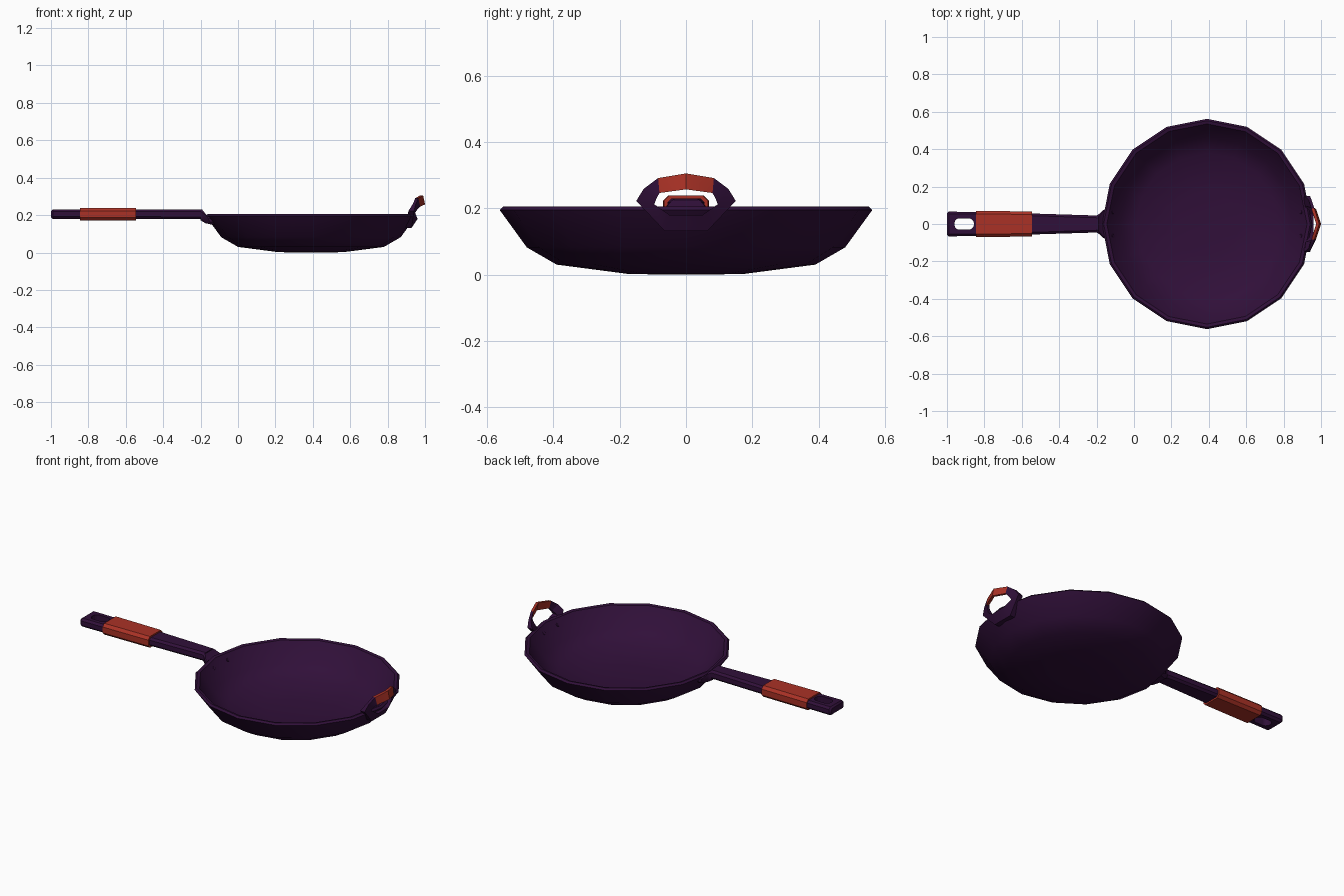
import bpy, bmesh, math
from mathutils import Vector

if "Cube" in bpy.data.objects:
    bpy.data.objects.remove(bpy.data.objects["Cube"])

CX = 0.39  # pan centre along x


def material(name, rgb):
    m = bpy.data.materials.new(name)
    m.diffuse_color = (*rgb, 1)
    m.use_nodes = True
    m.node_tree.nodes["Principled BSDF"].inputs["Base Color"].default_value = m.diffuse_color
    return m


purple = material("dark purple metal", (0.030, 0.005, 0.041))
red = material("red grip", (0.40, 0.031, 0.019))


def finish(name, bm, mats, angle=35):
    bmesh.ops.recalc_face_normals(bm, faces=bm.faces)
    me = bpy.data.meshes.new(name)
    bm.to_mesh(me)
    bm.free()
    ob = bpy.data.objects.new(name, me)
    bpy.context.collection.objects.link(ob)
    for m in mats:
        me.materials.append(m)
    if angle:
        bpy.ops.object.select_all(action='DESELECT')
        ob.select_set(True)
        bpy.context.view_layer.objects.active = ob
        bpy.ops.object.shade_smooth_by_angle(angle=math.radians(angle))
    return ob


def loft(bm, sections, closed=False):
    """Skin equal-length point loops; cap the ends unless closed."""
    rings = [[bm.verts.new(p) for p in s] for s in sections]
    pairs = list(zip(rings, rings[1:] + rings[:1]))
    faces = []
    for a, b in pairs if closed else pairs[:-1]:
        n = len(a)
        faces.append([bm.faces.new((a[i], a[(i + 1) % n], b[(i + 1) % n], b[i])) for i in range(n)])
    if not closed:
        bm.faces.new(rings[0])
        bm.faces.new(rings[-1])
    return faces


def octagon(x, w, z0, z1, c, shift=0.0):
    """Chamfered rectangle in the yz plane; shift slants it along x towards the bottom."""
    pts = [(-w + c, z0), (w - c, z0), (w, z0 + c), (w, z1 - c),
           (w - c, z1), (-w + c, z1), (-w, z1 - c), (-w, z0 + c)]
    return [(x + shift * (z1 - z) / (z1 - z0), y, z) for y, z in pts]


# Pan body: 16-sided lathe, outer wall, rim, inner wall
profile = [(0.175, 0.002), (0.39, 0.03), (0.48, 0.082), (0.562, 0.195), (0.552, 0.205),
           (0.535, 0.201), (0.463, 0.095), (0.38, 0.046), (0.17, 0.018)]
bm = bmesh.new()
rings = []
for r, z in profile:
    rings.append([(CX + r * math.cos(k * math.pi / 8), r * math.sin(k * math.pi / 8), z)
                  for k in range(16)])
rings = [[(CX + 0.06 * math.cos(k * math.pi / 8), 0.06 * math.sin(k * math.pi / 8), 0.0)
          for k in range(16)]] + rings
loft(bm, rings)
finish("pan_body", bm, [purple], 40)

# Long handle, tapered, with a hanging slot
bm = bmesh.new()
loft(bm, [octagon(-1.0, 0.058, 0.187, 0.222, 0.008),
          octagon(-0.99, 0.066, 0.18, 0.23, 0.012),
          octagon(-0.82, 0.064, 0.18, 0.23, 0.012),
          octagon(-0.54, 0.056, 0.18, 0.23, 0.012),
          octagon(-0.19, 0.045, 0.178, 0.23, 0.012)])
handle = finish("long_handle", bm, [purple])
bm = bmesh.new()
slot = []
for k in range(16):
    a = (k + 0.5) * math.pi / 8
    side = 0.024 if math.cos(a) > 0 else -0.024
    slot.append((-0.908 + side + 0.029 * math.cos(a), 0.031 * math.sin(a)))
loft(bm, [[(x, y, z) for x, y in slot] for z in (0.1, 0.3)])
cutter = finish("slot_cutter", bm, [purple], 0)
cutter.hide_render = True
mod = handle.modifiers.new("slot", 'BOOLEAN')
mod.operation, mod.object, mod.solver = 'DIFFERENCE', cutter, 'EXACT'
bpy.context.view_layer.objects.active = handle
bpy.ops.object.modifier_apply(modifier=mod.name)
bpy.data.objects.remove(cutter)

# Red sleeve on the long handle
bm = bmesh.new()
loft(bm, [octagon(-0.845, 0.070, 0.171, 0.238, 0.016),
          octagon(-0.545, 0.067, 0.171, 0.238, 0.016)])
finish("handle_grip", bm, [red])

# Bracket joining the handle to the pan wall
bm = bmesh.new()
loft(bm, [octagon(-0.20, 0.045, 0.172, 0.23, 0.012),
          octagon(-0.185, 0.056, 0.157, 0.222, 0.012, 0.01),
          octagon(-0.165, 0.078, 0.15, 0.196, 0.012, 0.02),
          octagon(-0.145, 0.08, 0.15, 0.188, 0.012, 0.02)])
finish("handle_bracket", bm, [purple])

# Helper loop: stations of (x, outer y, outer z, inner y, inner z), mirrored in y
half = [(0.998, 0.0, 0.305, 0.0, 0.257),
        (0.972, 0.084, 0.291, 0.080, 0.246),
        (0.958, 0.128, 0.258, 0.088, 0.232),
        (0.945, 0.150, 0.222, 0.096, 0.212),
        (0.938, 0.065, 0.132, 0.050, 0.180)]
loop = half + [(x, -a, b, -c, d) for x, a, b, c, d in reversed(half[1:])]
sections = []
for x, oy, oz, iy, iz in loop:
    t = 0.016 if oz > 0.24 else 0.03
    low = oz < 0.15
    xi = x + 0.022 if low else x + 0.002
    xo = x - 0.008 if oz > 0.24 else x - 0.004
    if low:
        xo = x - 0.01
    sections.append([(xo, oy, oz), (xi, iy, iz), (xi - t, iy, iz), (xo - t, oy, oz)])
bm = bmesh.new()
strips = loft(bm, sections, closed=True)
for f in strips[0] + strips[-1]:
    f.material_index = 1  # red top of the loop
finish("helper_handle", bm, [purple, red], 30)

# Rivets on the inner wall, two for each handle
for label, sx in (("left", -1), ("right", 1)):
    for end, y in (("front", -0.065), ("back", 0.065)):
        bm = bmesh.new()
        bmesh.ops.create_cone(bm, cap_ends=True, segments=8, radius1=0.015, radius2=0.010, depth=0.016)
        rot = Vector((-sx * 0.816, 0, 0.578)).to_track_quat('Z', 'Y').to_matrix().to_4x4()
        bmesh.ops.transform(bm, matrix=rot, verts=bm.verts)
        bmesh.ops.translate(bm, vec=(CX + sx * 0.506, y, 0.168), verts=bm.verts)
        finish(f"rivet_{label}_{end}", bm, [purple])
